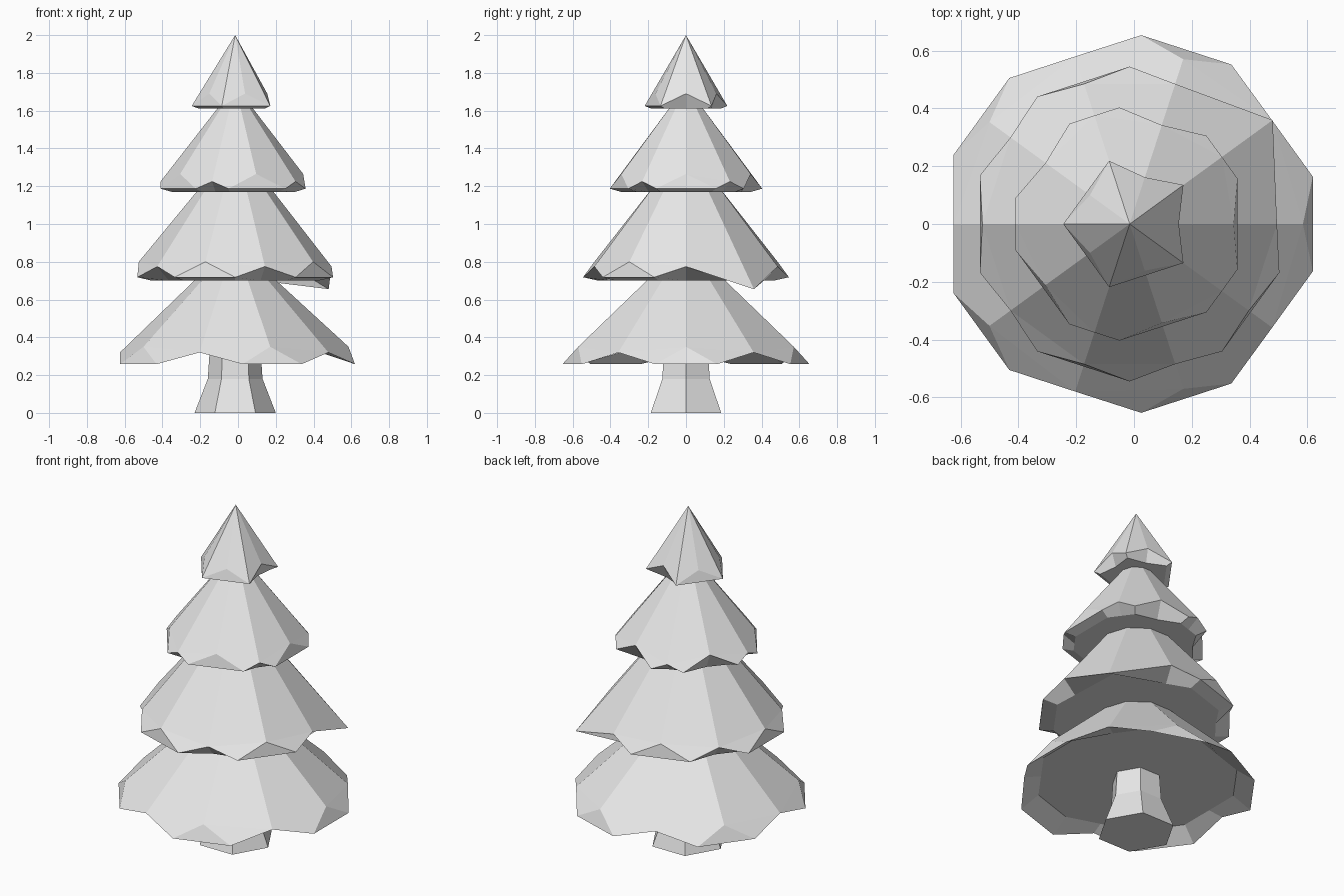
import bpy, bmesh
from math import cos, sin, radians

cube = bpy.data.objects.get("Cube")
if cube:
    bpy.data.objects.remove(cube, do_unlink=True)

AXIS_X = -0.015

paper = bpy.data.materials.new("pale_grey")
paper.use_nodes = True
GREY = (0.8, 0.8, 0.8, 1)
paper.diffuse_color = GREY
paper.node_tree.nodes["Principled BSDF"].inputs["Base Color"].default_value = GREY


def finish(name, bm):
    bmesh.ops.recalc_face_normals(bm, faces=bm.faces)
    mesh = bpy.data.meshes.new(name)
    bm.to_mesh(mesh)
    bm.free()
    mesh.materials.append(paper)
    bpy.context.collection.objects.link(bpy.data.objects.new(name, mesh))


def polar(bm, angle, ring):
    a, (r, z) = radians(angle), ring
    return bm.verts.new((AXIS_X + r * cos(a), r * sin(a), z))


def tier(name, phase, top, ridge, notch, lip, foot=None, spread=0, spike=None, open_at=()):
    """Ten-sided skirt: five ridges ending in chamfered corners, five notches between.
    Rings are (radius, height); spike = (corner index, ring); open_at = unfilled corners."""
    bm = bmesh.new()
    peak = polar(bm, 0, top) if top[0] == 0 else None
    tops = [peak or polar(bm, phase + 36 * i, top) for i in range(10)]
    notches = [polar(bm, phase + 72 * k + 36, notch) for k in range(5)]
    rim, ridges, feet = [], [], []
    for k in range(5):
        a = phase + 72 * k
        spiked = spike is not None and spike[0] == k
        p = polar(bm, a, spike[1] if spiked else ridge)
        ridges.append(p)
        # Chamfer the corner, leave it open, or draw it out to a spike
        pair = [polar(bm, a + s, foot) for s in (-spread, spread)] if foot and not spiked else None
        feet.append(pair)
        if spiked:
            rim.append(p)
        else:
            left, right = pair or (notches[k - 1], notches[k])
            if k in open_at:
                middle = [p]
            else:
                middle = []
                bm.faces.new((p, left, right))
            rim += ([left] + middle + [right]) if pair else middle
        rim.append(notches[k])
    # Sloping sides
    for k in range(5):
        n, q = (k + 1) % 5, notches[k]
        t0, t1, t2 = tops[2 * k], tops[2 * k + 1], tops[(2 * k + 2) % 10]
        for ta, tb, p in ((t0, t1, ridges[k]), (t2, t1, ridges[n])):
            bm.faces.new((ta, p, q) if peak else (ta, p, q, tb))
        if feet[k]:
            bm.faces.new((ridges[k], feet[k][1], q))
        if feet[n]:
            bm.faces.new((ridges[n], feet[n][0], q))
    # Underside lip and caps
    inner = [bm.verts.new((AXIS_X + (v.co.x - AXIS_X) * 0.85, v.co.y * 0.85, lip)) for v in rim]
    for i in range(len(rim)):
        bm.faces.new((rim[i - 1], rim[i], inner[i], inner[i - 1]))
    bm.faces.new(inner)
    if not peak:
        bm.faces.new(tops)
    finish(name, bm)


# Branch tiers, from the ground up
tier("bottom_branches", 0, (0.175, 0.74), (0.6, 0.35), (0.61, 0.32), 0.33,
     foot=(0.655, 0.258), spread=14.5)
tier("lower_middle_branches", 36, (0.18, 1.2), (0.51, 0.8), (0.51, 0.775), 0.70,
     foot=(0.545, 0.718), spread=18, spike=(0, (0.612, 0.655)))
tier("upper_middle_branches", 0, (0.08, 1.63), (0.36, 1.265), (0.395, 1.225), 1.17,
     foot=(0.405, 1.187), spread=23, open_at=(1, 2))
tier("treetop", 0, (0, 2), (0.17, 1.69), (0.23, 1.625), 1.612, open_at=(0, 1))

# Flared six-sided trunk
bm = bmesh.new()
rings = [[polar(bm, 60 * i, ring) for i in range(6)]
         for ring in ((0.215, 0), (0.145, 0.18), (0.133, 0.36))]
for low, high in zip(rings, rings[1:]):
    for i in range(6):
        bm.faces.new((low[i - 1], low[i], high[i], high[i - 1]))
bm.faces.new(rings[0])
bm.faces.new(rings[-1])
finish("trunk", bm)
